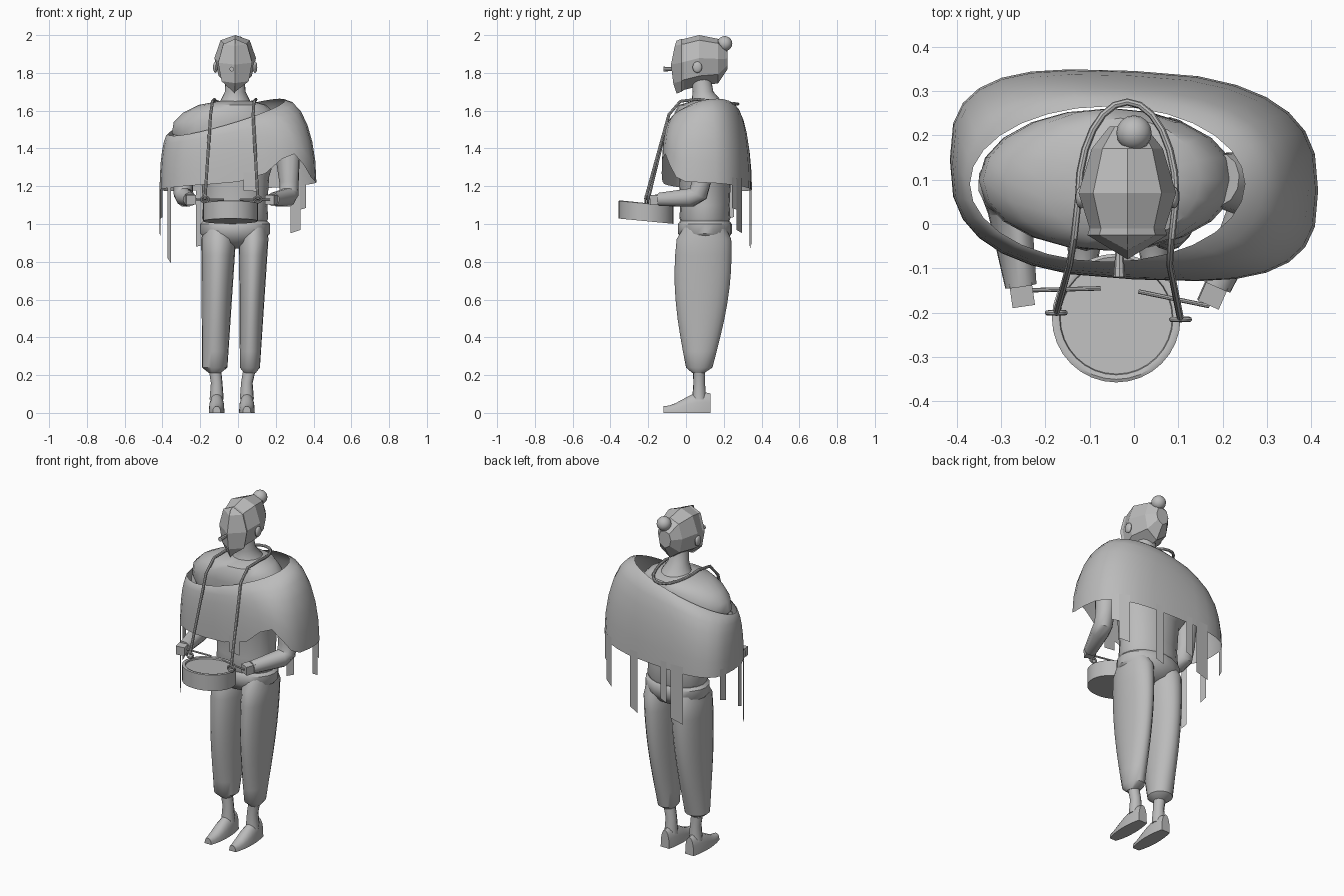
import bpy, bmesh
from math import sin, cos, pi, radians, copysign
from mathutils import Vector

cube = bpy.data.objects.get("Cube")
if cube:
    bpy.data.objects.remove(cube)

grey = bpy.data.materials.new("plain grey")
grey.use_nodes = True
tone = (.5, .5, .5, 1)
grey.diffuse_color = tone
grey.node_tree.nodes["Principled BSDF"].inputs["Base Color"].default_value = tone


def finish(name, bm, smooth_angle):
    """Turn a bmesh into a named grey object; a zero angle keeps it faceted."""
    bmesh.ops.remove_doubles(bm, verts=bm.verts, dist=.0005)
    bmesh.ops.recalc_face_normals(bm, faces=bm.faces)
    mesh = bpy.data.meshes.new(name)
    bm.to_mesh(mesh)
    bm.free()
    mesh.materials.append(grey)
    obj = bpy.data.objects.new(name, mesh)
    bpy.context.collection.objects.link(obj)
    if smooth_angle:
        bpy.ops.object.select_all(action="DESELECT")
        obj.select_set(True)
        bpy.context.view_layer.objects.active = obj
        bpy.ops.object.shade_smooth_by_angle(angle=radians(smooth_angle))


def loft(name, rings, caps=True, smooth_angle=40):
    """Skin a list of closed rings."""
    bm = bmesh.new()
    loops = [[bm.verts.new(point) for point in ring] for ring in rings]
    count = len(loops[0])
    for lower, upper in zip(loops, loops[1:]):
        for i in range(count):
            j = (i + 1) % count
            bm.faces.new((lower[i], lower[j], upper[j], upper[i]))
    if caps:
        bm.faces.new(loops[0])
        bm.faces.new(loops[-1])
    finish(name, bm, smooth_angle)


def circle(count):
    return [(cos(2 * pi * i / count), sin(2 * pi * i / count)) for i in range(count)]


def stack(name, sections, sides=20, tilt=0):
    """Upright loft; each section is height, centre x, centre y, radius x, radius y."""
    loft(name, [[(cx + rx * c, cy + ry * s, z - tilt * s) for c, s in circle(sides)]
                for z, cx, cy, rx, ry in sections])


def body(name, profile):
    """Flattened trunk section from height, centre and half width."""
    stack(name, [(z, cx, .1, half, min(half * .77, .16)) for z, cx, half in profile])


def tube(name, path, radii, sides=8, **options):
    """Round tube along a path, with one radius for all or one per point."""
    points = [Vector(point) for point in path]
    if not isinstance(radii, list):
        radii = [radii] * len(points)
    across = (points[1] - points[0]).orthogonal()
    rings = []
    for i, (point, radius) in enumerate(zip(points, radii)):
        along = points[min(i + 1, len(points) - 1)] - points[max(i - 1, 0)]
        along.normalize()
        across = (across - along * across.dot(along)).normalized()
        other = along.cross(across)
        rings.append([point + radius * (c * across + s * other) for c, s in circle(sides)])
    loft(name, rings, **options)


def ball(name, centre, radii):
    bm = bmesh.new()
    bmesh.ops.create_uvsphere(bm, u_segments=16, v_segments=10, radius=1)
    bmesh.ops.scale(bm, vec=radii, verts=bm.verts)
    bmesh.ops.translate(bm, vec=centre, verts=bm.verts)
    finish(name, bm, 40)


middle = -.015

# Faceted head from the face ridge to the back: y, half width, top, bottom
head = []
for y, half, top, bottom in [(-.05, 0, 1.97, 1.69), (-.025, .09, 1.98, 1.7),
                             (-.01, .085, 1.98, 1.71), (.07, .11, 2, 1.73),
                             (.17, .08, 1.98, 1.745), (.22, .04, 1.92, 1.82)]:
    flank = [(half * .7, .9), (half, .55), (half * .8, .2)]
    outline = [(0, 1)] + flank + [(0, 0)] + [(-a, b) for a, b in reversed(flank)]
    head.append([(middle + a, y - (half == 0) * .03 * sin(pi * b),
                  bottom + b * (top - bottom)) for a, b in outline])
loft("head", head, smooth_angle=0)
for side, sign in (("left", 1), ("right", -1)):
    ball(side + "_ear", (middle + sign * .105, .06, 1.83), (.012, .025, .03))
ball("hat_pompom", (0, .205, 1.955), (.04, .04, .04))
tube("nose", [(-.033, -.06, 1.82), (-.033, -.12, 1.82)], [.009, .013])

# Neck, shirt with a wide bare right shoulder, and hips
stack("neck", [(z, middle, y, r, r) for z, y, r in
               [(1.6, .11, .11), (1.65, .11, .08), (1.7, .09, .055), (1.78, .08, .05)]])
body("shirt", [(1, middle, .16), (1.03, middle, .175), (1.1, middle, .17),
               (1.25, middle, .18), (1.4, -.04, .25), (1.48, -.06, .29), (1.54, -.06, .28),
               (1.59, -.05, .24), (1.63, -.03, .18), (1.65, middle, .09)])
body("hips", [(.87, middle, .03), (.9, middle, .14), (.95, middle, .185),
              (1, middle, .185), (1.015, middle, .17)])

for side, sign in (("left", 1), ("right", -1)):
    # Bent arm with a block hand
    wrist = Vector((sign * .22 - .035, -.14, 1.13))
    elbow = Vector((sign * .27 - .01, .03, 1.14))
    tube(side + "_arm", [(sign * .2 - .01, .1, 1.53), (sign * .27 - .01, .09, 1.44),
                         (sign * .28 - .01, .08, 1.22), (sign * .28 - .01, .065, 1.16),
                         elbow, wrist],
         [.06, .075, .052, .052, .05, .036], sides=12)
    reach = (wrist - elbow).normalized()
    tube(side + "_hand", [wrist - reach * .01, wrist + reach * .045], .036,
         sides=4, smooth_angle=0)

    # Trouser leg, fuller at the thigh and gathered at the cuff
    foot = sign * .093 - .03
    cuff = .06 - sign * .007
    leg = [(.21, foot, .065, .03, .03)]
    for i in range(9):
        t = i / 8
        leg.append((.24 + .68 * t, foot + .02 * t, .07 + .025 * t,
                    cuff + .025 * t, .07 + .08 * sin(t * pi * .62)))
    leg.append((1, foot + .02, .1, .07, .1))
    stack(side + "_trouser_leg", leg)

    # Ankle and domed shoe
    ankle = sign * .08 - .033
    tube(side + "_ankle", [(foot, .068, .24), (ankle, .07, .16), (ankle, .07, .07)],
         [.033, .031, .038], sides=10)
    shoe = []
    for i in range(9):
        t = i / 8
        half = .042 * sin(pi * (.08 + .78 * t)) ** .5
        height = .035 + .075 * sin(t * pi * .6) ** 2
        dome = [(cos(pi * k / 8), sin(pi * k / 8) ** .7 if 0 < k < 8 else 0)
                for k in range(9)]
        shoe.append([(ankle + half * a, t / 4 - .12, height * b) for a, b in dome])
    loft(side + "_shoe", shoe)


# Poncho draped from a slanted neck opening to a hem raised over the left hand
def poncho_point(angle, drape):
    c, s = cos(angle), sin(angle)
    rim = Vector((.31 * c - .06, .175 * s + .09, 1.565 + .09 * c + .04 * s))
    notch = max(0, cos(angle + .95)) ** 14
    hem = Vector((copysign(abs(c) ** .7, c) * .415,
                  copysign(abs(s) ** .7, s) * .235 + .11 - .035 * c,
                  1.2 + .02 * c - .015 * s + .15 * notch))
    spread = sin(drape * pi / 2)
    point = rim.lerp(hem, spread)
    point.z = hem.z + (rim.z - hem.z) * cos(drape * pi / 2)
    return point


loft("poncho", [[poncho_point(2 * pi * i / 28, row / 6) for i in range(28)]
                for row in range(7)], caps=False, smooth_angle=60)

# Torn strips below the hem: angle round the poncho, length, half width
strips = [(40, .13, .02), (50, .25, .03), (82, .32, .025), (97, .2, .02), (108, .3, .04),
          (165, .15, .02), (188, .25, .02), (214, .4, .014), (274, .06, .035)]
for number, (turn, length, half) in enumerate(strips):
    angle = radians(turn)
    hem = poncho_point(angle, 1)
    along = poncho_point(angle + .05, 1) - poncho_point(angle - .05, 1)
    along.z = 0
    along = along.normalized() * half
    lift, drop = Vector((0, 0, .04)), Vector((0, 0, length))
    corners = [hem - along + lift, hem + along + lift, hem + along - drop, hem - along - drop * .93]
    bm = bmesh.new()
    bm.faces.new([bm.verts.new(corner) for corner in corners])
    finish("poncho_strip_" + str(number), bm, 0)

# Tilted drum with a raised rim and recessed skin, and its sticks
stack("drum", [(z, -.04, -.212, r, r) for z, r in
               [(1.015, .145), (1.108, .145), (1.111, .138), (1.108, .128), (1.1, .126)]],
      sides=32, tilt=.014)
tube("right_stick", [(-.26, -.15, 1.13), (-.075, -.145, 1.13)], .005)
tube("left_stick", [(.17, -.185, 1.13), (.01, -.152, 1.13)], .005)

# Strap looped behind the neck, tied to the drum with rings
tie_right, tie_left = (-.175, -.2, 1.13), (.105, -.215, 1.13)
loop = [(middle - .11 * cos(pi * i / 12), .06 + .215 * sin(pi * i / 12),
         1.66 - .025 * sin(pi * i / 12)) for i in range(13)]
tube("drum_strap", [tie_right, (-.145, -.09, 1.58), (-.135, -.03, 1.65)] + loop
     + [(.085, -.03, 1.65), (.08, -.09, 1.58), tie_left], .008)
for side, tie in (("right", tie_right), ("left", tie_left)):
    ring = [Vector(tie) + Vector((.02 * c, 0, .016 * s)) for c, s in circle(12)]
    tube(side + "_strap_ring", ring + ring[:1], .006, caps=False)
